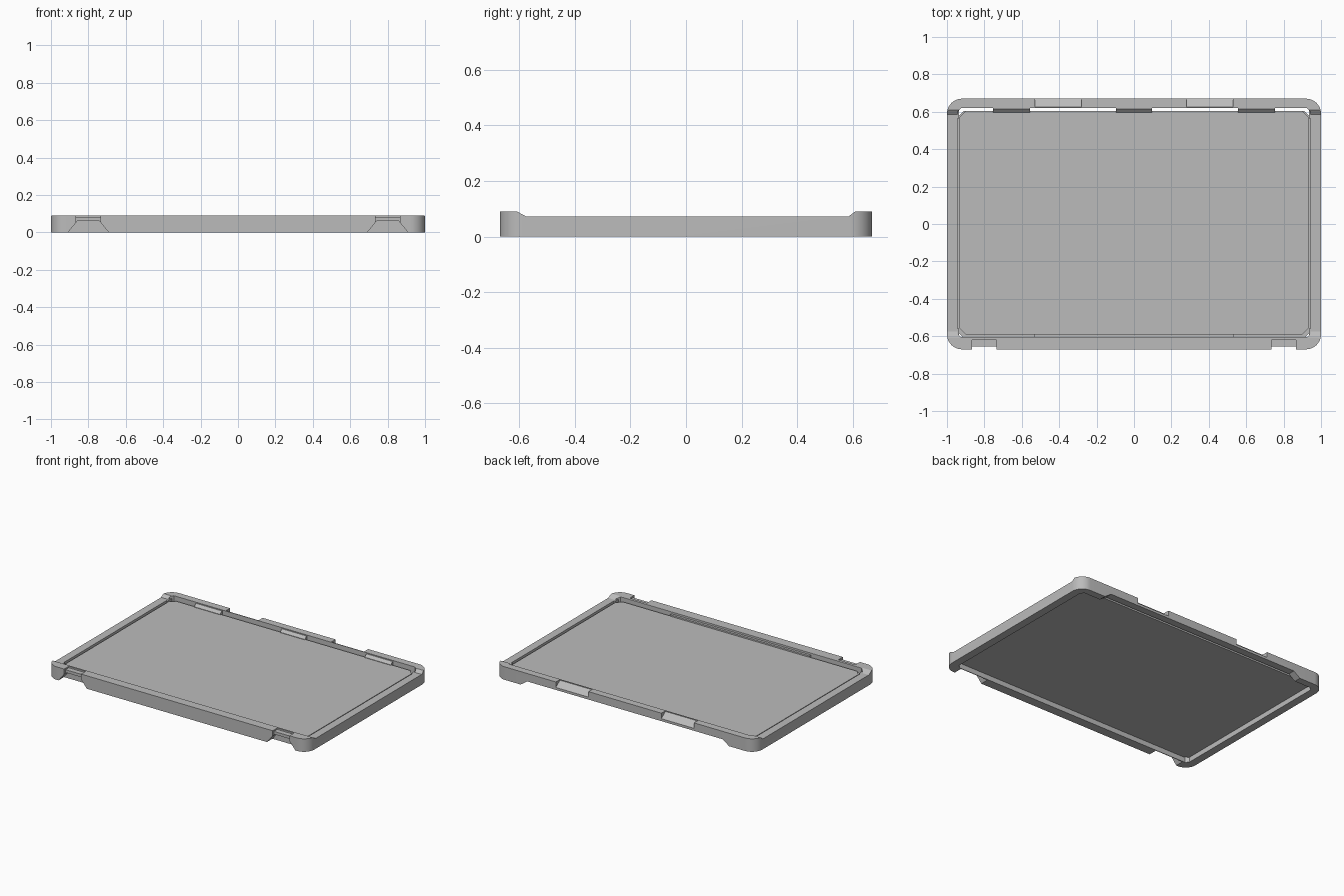
import bpy, bmesh, math

cube = bpy.data.objects.get("Cube")
if cube:
    bpy.data.objects.remove(cube, do_unlink=True)

grey = bpy.data.materials.new("mid_grey")
grey.use_nodes = True
colour = (0.5, 0.5, 0.5, 1)
grey.diffuse_color = colour
grey.node_tree.nodes["Principled BSDF"].inputs["Base Color"].default_value = colour


def make(name, bm):
    bmesh.ops.recalc_face_normals(bm, faces=bm.faces)
    me = bpy.data.meshes.new(name)
    bm.to_mesh(me)
    bm.free()
    me.materials.append(grey)
    ob = bpy.data.objects.new(name, me)
    bpy.context.collection.objects.link(ob)
    return ob


def prism(name, outline, axis, a, b):
    """Extrude an outline along an axis, from a to b."""
    place = {"x": lambda u, v, d: (d, u, v),
             "y": lambda u, v, d: (u, d, v),
             "z": lambda u, v, d: (u, v, d)}[axis]
    bm = bmesh.new()
    low = [bm.verts.new(place(u, v, a)) for u, v in outline]
    high = [bm.verts.new(place(u, v, b)) for u, v in outline]
    bm.faces.new(low)
    bm.faces.new(high)
    n = len(low)
    for i in range(n):
        j = (i + 1) % n
        bm.faces.new((low[i], low[j], high[j], high[i]))
    return make(name, bm)


def box(name, x, y, z):
    outline = [(x[0], y[0]), (x[1], y[0]), (x[1], y[1]), (x[0], y[1])]
    return prism(name, outline, "z", *z)


def rounded(x, y0, y1, r, steps):
    """Rectangle outline with rounded (or, with one step, bevelled) corners."""
    pts = []
    corners = [(x - r, y1 - r), (r - x, y1 - r), (r - x, y0 + r), (x - r, y0 + r)]
    for q, (cx, cy) in enumerate(corners):
        for s in range(steps + 1):
            t = (q + s / steps) * math.pi / 2
            pts.append((cx + r * math.cos(t), cy + r * math.sin(t)))
    return pts


def cut(target, cutter):
    """Subtract the cutter and discard it."""
    cutter.hide_render = True
    mod = target.modifiers.new("cut", "BOOLEAN")
    mod.operation, mod.solver, mod.object = "DIFFERENCE", "EXACT", cutter
    bpy.context.view_layer.objects.active = target
    bpy.ops.object.modifier_apply(modifier=mod.name)
    bpy.data.objects.remove(cutter, do_unlink=True)


# Rim with rounded corners and an open middle
rim = prism("rim", rounded(1, -0.67, 0.67, 0.08, 10), "z", 0, 0.09)
cut(rim, prism("opening", rounded(0.945, -0.605, 0.62, 0.02, 1), "z", -0.1, 0.2))

# Lower top edge along both sides, sloping up to the ends
dip = [(-0.61, 0.091), (-0.575, 0.072), (0.585, 0.072), (0.61, 0.091), (0.61, 0.2), (-0.61, 0.2)]
cut(rim, prism("side_dip", dip, "x", -1.1, 1.1))

# Raised underside of the back wall between the corner feet
arch = [(-0.8, -0.1), (-0.8, 0), (-0.75, 0.035), (0.75, 0.035), (0.8, 0), (0.8, -0.1)]
cut(rim, prism("back_arch", arch, "y", 0.55, 0.8))

for s in (-1, 1):
    # Front latch notches: flared from below, shallow from above
    flare = [(s * x, z) for x, z in ((0.917, -0.01), (0.86, 0.06), (0.74, 0.06), (0.683, -0.01))]
    cut(rim, prism("latch_flare", flare, "y", -0.8, -0.61))
    lo, hi = sorted((s * 0.735, s * 0.865))
    cut(rim, box("latch_top", (lo, hi), (-0.8, -0.62), (0.08, 0.2)))
    cut(rim, box("latch_face", (lo, hi), (-0.8, -0.655), (0.05, 0.2)))

    # Sloped hinge recesses in the back wall
    lo, hi = sorted((s * 0.28, s * 0.53))
    slope = [(0.625, 0.085), (0.7, 0.03), (0.7, 0.2), (0.625, 0.2)]
    cut(rim, prism("hinge_recess", slope, "x", lo, hi))

    # Slender inner corner posts at the back and front
    for name, y in (("back", (0.565, 0.61)), ("front", (-0.605, -0.56))):
        lo, hi = sorted((s * 0.935, s * 0.95))
        box(f"{name}_corner_post_{'left' if s > 0 else 'right'}", (lo, hi), y, (0.035, 0.072))

# Base panel with a slightly raised, bevelled centre
prism("panel_base", rounded(0.95, -0.61, 0.605, 0.04, 1), "z", 0.035, 0.05)
prism("panel", rounded(0.933, -0.592, 0.605, 0.035, 1), "z", 0.045, 0.065)

# Lip along the inside of the front wall
box("front_lip", (-0.535, 0.535), (-0.61, -0.588), (0.05, 0.075))

# Clip ledges joining the panel to the back wall
for name, x, w in (("right", -0.655, 0.1), ("middle", 0, 0.095), ("left", 0.655, 0.1)):
    ledge = [(0.597, 0.05), (0.63, 0.05), (0.63, 0.085), (0.615, 0.085), (0.597, 0.068)]
    prism(f"clip_{name}", ledge, "x", x - w, x + w)

# Smooth the corner curves while keeping edges crisp
bpy.ops.object.select_all(action="DESELECT")
rim.select_set(True)
bpy.context.view_layer.objects.active = rim
bpy.ops.object.shade_smooth_by_angle(angle=math.radians(25))
